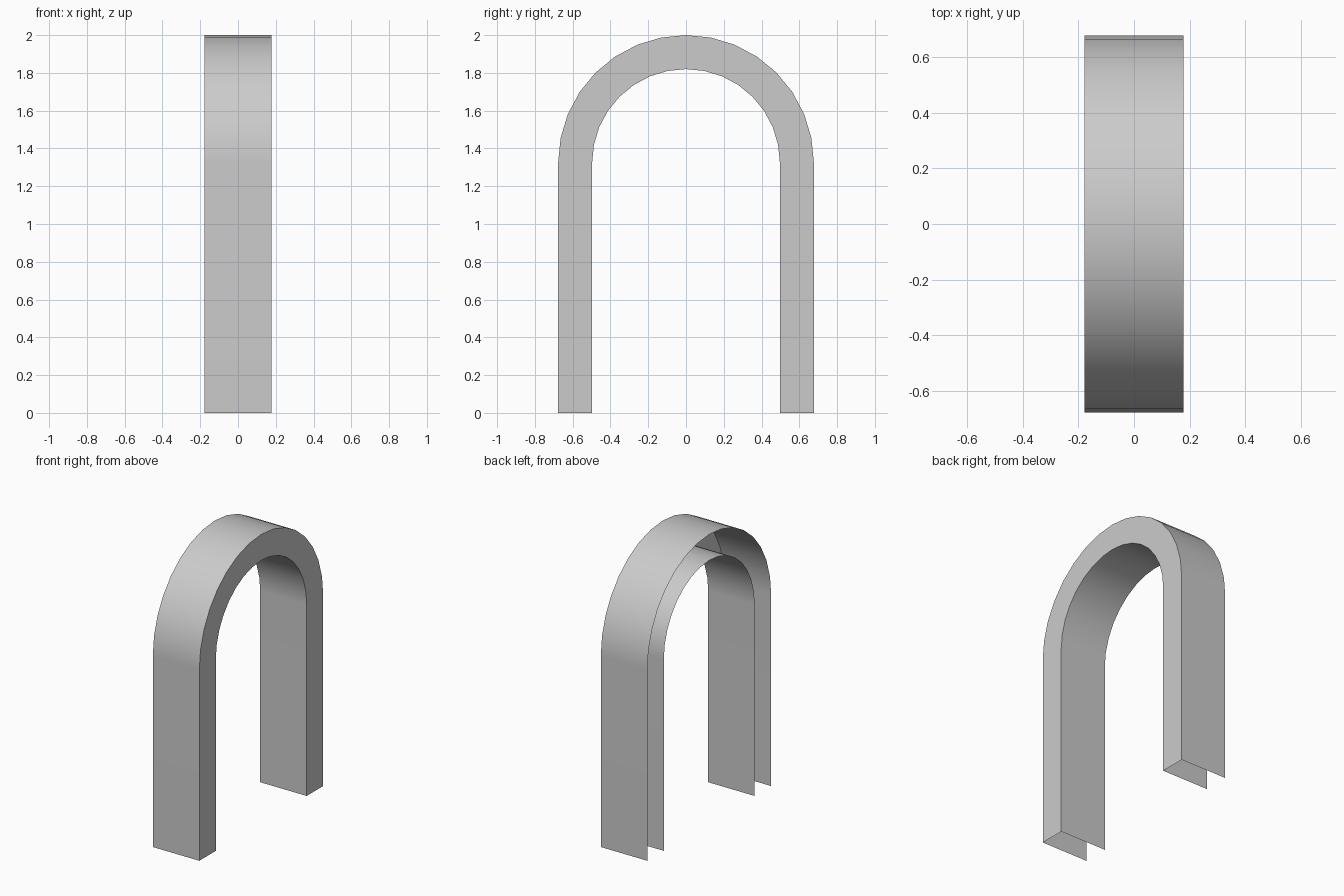
import bpy, bmesh
from math import sin, cos, pi, radians

if "Cube" in bpy.data.objects:
    bpy.data.objects.remove(bpy.data.objects["Cube"])

HALF_WIDTH = 0.178
OUTER_R, INNER_R = 0.677, 0.497
SPRING_Z = 1.323      # height where the legs turn into the arc
SEGMENTS = 16


def arch_profile(radius):
    """Leg, half circle, leg in the YZ plane."""
    arc = [(-radius * cos(pi * i / SEGMENTS), SPRING_Z + radius * sin(pi * i / SEGMENTS))
           for i in range(SEGMENTS + 1)]
    return [(-radius, 0)] + arc + [(radius, 0)]


bm = bmesh.new()


def row(radius, x):
    return [bm.verts.new((x, y, z)) for y, z in arch_profile(radius)]


def strip(a, b):
    for i in range(len(a) - 1):
        bm.faces.new((a[i], a[i + 1], b[i + 1], b[i]))


# Shell open at the back (-x) and at the feet
outer_back = row(OUTER_R, -HALF_WIDTH)
outer_face = row(OUTER_R, HALF_WIDTH)
inner_face = row(INNER_R, HALF_WIDTH)
inner_back = row(INNER_R, -HALF_WIDTH)

strip(outer_face, outer_back)   # outside of the arch
strip(inner_face, outer_face)   # flat face on the +x side
strip(inner_back, inner_face)   # underside of the arch

# Make the flat face look toward +x, the rest follows the same winding
bm.normal_update()
face = next(f for f in bm.faces if all(v.co.x > 0 for v in f.verts))
if face.normal.x < 0:
    bmesh.ops.reverse_faces(bm, faces=bm.faces[:])

mesh = bpy.data.meshes.new("arch_trim")
bm.to_mesh(mesh)
bm.free()
arch = bpy.data.objects.new("arch_trim", mesh)
bpy.context.collection.objects.link(arch)

# Smooth curve, crisp rims, flat legs
bpy.context.view_layer.objects.active = arch
arch.select_set(True)
bpy.ops.object.shade_smooth_by_angle(angle=radians(30))
weighted = arch.modifiers.new("flat_legs", 'WEIGHTED_NORMAL')
weighted.keep_sharp = True
